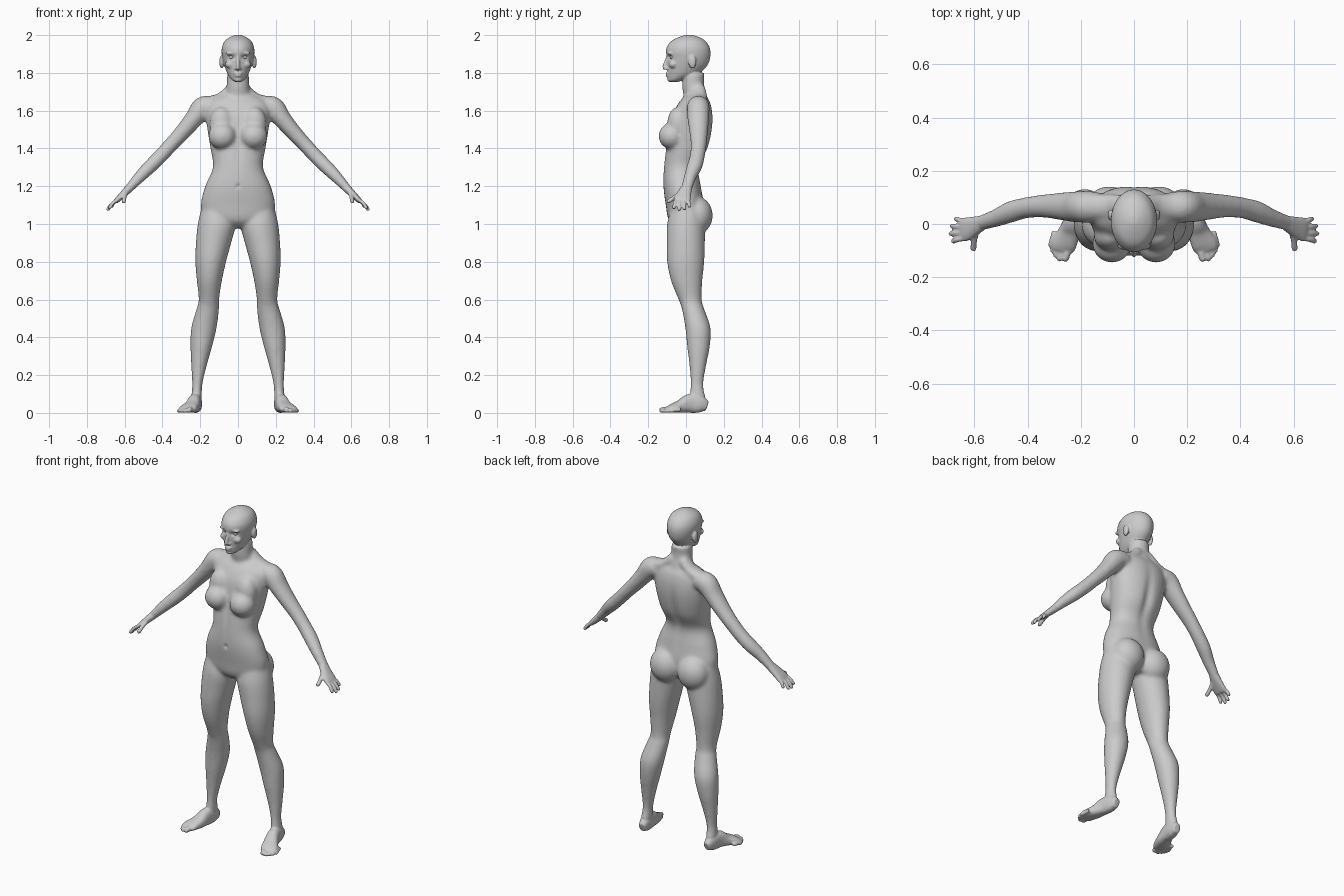
import bpy, bmesh, math
from mathutils import Vector, Matrix

X, Y, Z = Vector((1, 0, 0)), Vector((0, 1, 0)), Vector((0, 0, 1))


def spline(rows, steps=6):
    """Catmull-Rom interpolation through tuples of numbers."""
    p = [rows[0]] + list(rows) + [rows[-1]]
    out = []
    for i in range(1, len(p) - 2):
        for k in range(steps):
            t = k / steps
            out.append([0.5 * (2 * b + (c - a) * t + (2 * a - 5 * b + 4 * c - d) * t * t
                               + (3 * b - a - 3 * c + d) * t ** 3)
                        for a, b, c, d in zip(p[i - 1], p[i], p[i + 1], p[i + 2])])
    return out + [list(rows[-1])]


def loft(bm, rows, ref=Y, axis=None, power=2.0, n=32):
    """Closed tube through rows of (x, y, z, radius across, radius along ref)."""
    rows = spline(rows)
    pts = [Vector(r[:3]) for r in rows]
    rings = []
    for i, r in enumerate(rows):
        t = axis or (pts[min(i + 1, len(pts) - 1)] - pts[max(i - 1, 0)]).normalized()
        a = t.cross(ref).normalized()
        b = a.cross(t).normalized()
        ring = []
        for k in range(n):
            c, s = math.cos(math.tau * k / n), math.sin(math.tau * k / n)
            u = math.copysign(abs(c) ** (2 / power), c) * r[3]
            v = math.copysign(abs(s) ** (2 / power), s) * r[4]
            ring.append(bm.verts.new(pts[i] + a * u + b * v))
        rings.append(ring)
    for q, w in zip(rings, rings[1:]):
        for k in range(n):
            bm.faces.new((q[k], q[(k + 1) % n], w[(k + 1) % n], w[k]))
    bm.faces.new(rings[0])
    bm.faces.new(rings[-1])


def stack(bm, rows, power=2.0):
    """Upright loft from rows of (z, x0, x1, y front, y back)."""
    loft(bm, [((a + b) / 2, (f + k) / 2, z, (b - a) / 2, (k - f) / 2)
              for z, a, b, f, k in rows], axis=Z, power=power)


def trunk(bm, rows, power=2.0):
    """Upright loft centred on x = 0 from rows of (z, half width, y front, y back)."""
    stack(bm, [(z, -w, w, f, k) for z, w, f, k in rows], power)


def ball(bm, c, r):
    bmesh.ops.create_uvsphere(bm, u_segments=24, v_segments=16, radius=1,
                              matrix=Matrix.Translation(c) @ Matrix.Diagonal((*r, 1)))


def digit(bm, pts, r, ref):
    loft(bm, [(*p, r, r) for p in pts], ref=ref, n=16)
    ball(bm, pts[-1], (r, r, r))


def mirror(bm):
    d = bmesh.ops.duplicate(bm, geom=bm.verts[:] + bm.edges[:] + bm.faces[:])
    for v in d["geom"]:
        if isinstance(v, bmesh.types.BMVert):
            v.co.x *= -1


def make(bm, name):
    bmesh.ops.recalc_face_normals(bm, faces=bm.faces[:])
    me = bpy.data.meshes.new(name)
    bm.to_mesh(me)
    bm.free()
    ob = bpy.data.objects.new(name, me)
    bpy.context.collection.objects.link(ob)
    return ob


def fuse(ob, voxel, iterations):
    """Merge overlapping parts into one skin and relax it."""
    m = ob.modifiers.new("skin", 'REMESH')
    m.mode, m.voxel_size, m.use_smooth_shade = 'VOXEL', voxel, True
    s = ob.modifiers.new("relax", 'SMOOTH')
    s.factor, s.iterations = 0.5, iterations
    dg = bpy.context.evaluated_depsgraph_get()
    me = bpy.data.meshes.new_from_object(ob.evaluated_get(dg))
    ob.modifiers.clear()
    ob.data = me


# ---- large forms, one side then mirrored
bm = bmesh.new()
# leg
stack(bm, [(1.08, .03, .195, -.08, .09), (1.0, .012, .213, -.10, .10), (.9, .036, .223, -.103, .10),
           (.8, .063, .226, -.10, .097), (.7, .085, .218, -.08, .087), (.6, .10, .208, -.04, .083),
           (.55, .10, .22, -.022, .097), (.45, .113, .248, -.004, .13), (.35, .137, .252, .006, .126),
           (.25, .165, .248, .018, .107), (.15, .188, .243, .024, .092), (.08, .191, .248, .015, .105),
           (.02, .197, .248, .0, .11)])
# arm
loft(bm, [(.13, .065, 1.625, .05, .055), (.185, .065, 1.615, .06, .06), (.235, .065, 1.555, .049, .057),
          (.29, .067, 1.49, .043, .05), (.35, .067, 1.425, .039, .043), (.41, .06, 1.36, .038, .04),
          (.465, .045, 1.305, .037, .041), (.52, .022, 1.25, .032, .034), (.58, .003, 1.185, .023, .03),
          (.61, -.007, 1.155, .019, .032)])
# neck to shoulder slope
loft(bm, [(.03, .07, 1.72, .03, .035), (.09, .068, 1.668, .028, .045), (.16, .065, 1.645, .03, .045)])
# buttock and breast
ball(bm, (.092, .058, 1.045), (.095, .084, .10))
ball(bm, (.083, -.075, 1.465), (.074, .071, .07))
ball(bm, (.088, -.045, 1.53), (.064, .055, .09))
mirror(bm)
# torso and neck
trunk(bm, [(.98, .06, -.05, .06), (1.02, .17, -.092, .085), (1.1, .197, -.107, .095), (1.2, .174, -.12, .08),
           (1.3, .133, -.118, .07), (1.4, .146, -.107, .118), (1.5, .162, -.09, .14), (1.58, .17, -.072, .142),
           (1.64, .16, -.04, .13), (1.675, .11, -.01, .11), (1.69, .06, 0, .10)], 2.2)
trunk(bm, [(1.64, .075, -.01, .12), (1.69, .066, -.015, .109), (1.72, .061, -.02, .10),
           (1.76, .059, -.02, .095), (1.8, .058, -.02, .10)])
core = make(bm, "core")
fuse(core, .009, 10)

# ---- finer forms added to the core
bm = bmesh.new()
# palm
loft(bm, [(.575, .003, 1.19, .022, .029), (.605, -.01, 1.16, .019, .038), (.635, -.02, 1.131, .015, .045),
          (.648, -.023, 1.118, .011, .043)], power=2.3)
# fingers and thumb
for base, tip in (((.635, .01, 1.128), (.668, .019, 1.095)), ((.64, -.012, 1.125), (.684, -.008, 1.082)),
                  ((.64, -.034, 1.125), (.688, -.036, 1.078)), ((.637, -.054, 1.128), (.679, -.064, 1.087))):
    mid = (Vector(base) + Vector(tip)) / 2 + Vector((.004, 0, .004))
    digit(bm, [base, tuple(mid), tip], .0098, Y)
digit(bm, [(.59, -.02, 1.17), (.601, -.06, 1.142), (.604, -.092, 1.12)], .0115, Z)
# foot
loft(bm, [(.218, .112, .035, .02, .025), (.221, .075, .046, .031, .045), (.229, .02, .05, .034, .05),
          (.243, -.03, .034, .041, .034), (.264, -.075, .023, .048, .022), (.271, -.1, .016, .043, .014)],
     ref=Z, power=2.4)
# toes
for x, y, r in ((.258, -.128, .0145), (.28, -.13, .011), (.295, -.116, .0105), (.306, -.099, .0105),
                (.313, -.078, .0105)):
    digit(bm, [(x - .014, y + .05, r + .006), (x - .006, y + .02, r + .004), (x, y, r)], r, Z)
# ear, brow, cheek, nostril
ball(bm, (.087, .034, 1.858), (.012, .021, .035))
ball(bm, (.034, -.083, 1.903), (.03, .016, .009))
ball(bm, (.038, -.068, 1.845), (.03, .022, .022))
ball(bm, (.010, -.103, 1.823), (.009, .011, .008))
mirror(bm)
# head
trunk(bm, [(1.752, .015, -.08, -.04), (1.762, .032, -.094, -.015), (1.79, .053, -.098, .06),
           (1.82, .066, -.099, .097), (1.85, .076, -.10, .119), (1.88, .083, -.101, .128),
           (1.91, .087, -.106, .13), (1.94, .084, -.10, .123), (1.97, .069, -.076, .102),
           (1.99, .042, -.036, .068), (2.001, .014, 0, .032)])
# nose, lips, chin
loft(bm, [(0, -.096, 1.893, .008, .008), (0, -.104, 1.862, .009, .01), (0, -.113, 1.835, .011, .012),
          (0, -.108, 1.818, .009, .01)], n=16)
ball(bm, (0, -.114, 1.829), (.0115, .011, .010))
ball(bm, (0, -.094, 1.797), (.024, .015, .006))
ball(bm, (0, -.093, 1.784), (.021, .015, .006))
ball(bm, (0, -.082, 1.766), (.022, .017, .015))
bm.from_mesh(core.data)
bpy.data.objects.remove(core)
body = make(bm, "body")
fuse(body, .0052, 3)

# soft dents: eye sockets, navel, spine groove, chest midline
dents = [((.034, -.092, 1.883), (.018, .03, .012), .013), ((-.034, -.092, 1.883), (.018, .03, .012), .013),
         ((0, -.12, 1.2), (.01, .03, .012), .007), ((0, .12, 1.4), (.028, .06, .16), -.014),
         ((0, -.1, 1.42), (.02, .05, .14), .006)]
for v in body.data.vertices:
    p = v.co.copy()
    for c, r, push in dents:
        d = sum(((p[i] - c[i]) / r[i]) ** 2 for i in range(3))
        if d < 6:
            v.co.y += push * math.exp(-d)
for f in body.data.polygons:
    f.use_smooth = True

# eyes
bm = bmesh.new()
ball(bm, (.034, -.071, 1.883), (.015, .0145, .0115))
mirror(bm)
eyes = make(bm, "eyes")
for f in eyes.data.polygons:
    f.use_smooth = True
